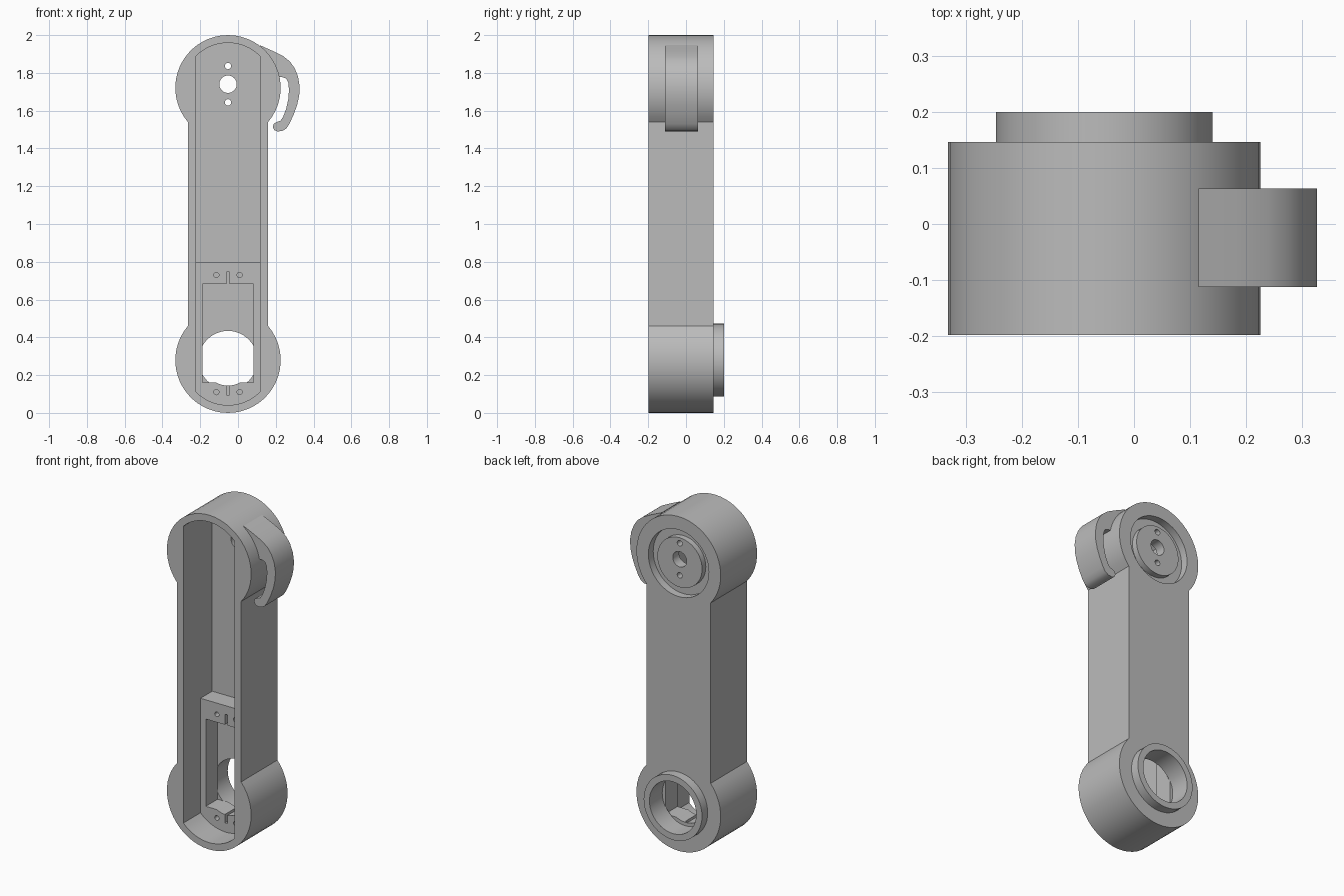
import bpy, bmesh, math

cube = bpy.data.objects.get("Cube")
if cube:
    bpy.data.objects.remove(cube, do_unlink=True)

CX = -0.053              # centre line of the arm
LOW, HIGH = 0.279, 1.721  # joint heights
FRONT, BACK = -0.198, 0.146
FLOOR = 0.075            # floor of the front cavity

grey = bpy.data.materials.new("plain_grey")
grey.use_nodes = True
grey.diffuse_color = (0.5, 0.5, 0.5, 1)
grey.node_tree.nodes["Principled BSDF"].inputs["Base Color"].default_value = (0.5, 0.5, 0.5, 1)


def prism(name, pts, y0, y1):
    """Extrude an (x, z) outline from y0 to y1."""
    bm = bmesh.new()
    face = bm.faces.new([bm.verts.new((x, y0, z)) for x, z in pts])
    out = bmesh.ops.extrude_face_region(bm, geom=[face])
    for v in out["geom"]:
        if isinstance(v, bmesh.types.BMVert):
            v.co.y = y1
    bmesh.ops.recalc_face_normals(bm, faces=bm.faces)
    mesh = bpy.data.meshes.new(name)
    bm.to_mesh(mesh)
    bm.free()
    mesh.materials.append(grey)
    ob = bpy.data.objects.new(name, mesh)
    bpy.context.collection.objects.link(ob)
    return ob


def arc(x, z, r, a0, a1, n):
    angles = [a0 + (a1 - a0) * i / n for i in range(n + 1)]
    return [(x + r * math.cos(a), z + r * math.sin(a)) for a in angles]


def disc(name, x, z, r, y0, y1, n=48):
    return prism(name, arc(x, z, r, 0, math.tau, n)[:-1], y0, y1)


def box(name, x0, x1, z0, z1, y0, y1):
    return prism(name, [(x0, z0), (x1, z0), (x1, z1), (x0, z1)], y0, y1)


def combine(ob, tool, op="DIFFERENCE"):
    """Apply a boolean and remove the tool object."""
    mod = ob.modifiers.new("bool", "BOOLEAN")
    mod.operation, mod.object, mod.solver = op, tool, "EXACT"
    bpy.context.view_layer.update()
    dg = bpy.context.evaluated_depsgraph_get()
    mesh = bpy.data.meshes.new_from_object(ob.evaluated_get(dg))
    ob.modifiers.clear()
    ob.data = mesh
    bpy.data.objects.remove(tool, do_unlink=True)


# Arm body: two round heads joined by a straight bar
t = math.acos(0.212 / 0.279)
outline = (arc(CX, HIGH, 0.279, -t, math.pi + t, 36)
           + arc(CX, LOW, 0.279, math.pi - t, math.tau + t, 36))
body = prism("arm_body", outline, FRONT, BACK)

# Long cavity open to the front, with arched ends
a = math.acos(0.17 / 0.238)
cavity = (arc(CX, HIGH, 0.238, a, math.pi - a, 16)
          + arc(CX, LOW, 0.238, math.pi + a, math.tau - a, 16))
combine(body, prism("cavity", cavity, FRONT - 0.1, FLOOR))

# Round socket with a raised hub on the back of the upper head
combine(body, disc("socket", CX, HIGH, 0.2, 0.1, 0.3))
combine(body, disc("hub", CX, HIGH, 0.148, 0.09, 0.135), "UNION")
combine(body, disc("axle_hole", CX, 1.74, 0.046, 0, 0.3, 32))
for dz in (-0.096, 0.096):
    combine(body, disc("screw_hole", CX, 1.74 + dz, 0.017, 0, 0.3, 16))

# Collar on the back of the lower head
combine(body, disc("collar", CX, LOW, 0.193, 0.12, 0.2), "UNION")
combine(body, disc("collar_bore", CX, LOW, 0.155, FLOOR - 0.005, 0.3))

# Motor mount filling the lower cavity
mount_outline = ([(CX + 0.175, 0.797), (CX - 0.175, 0.797)]
                 + arc(CX, LOW, 0.243, math.pi + a, math.tau - a, 16))
mount = prism("motor_mount", mount_outline, -0.036, FLOOR + 0.004)
combine(mount, box("pocket", CX - 0.135, CX + 0.135, 0.16, 0.682, -0.2, 0.2))
combine(mount, disc("shaft_clearance", CX, LOW, 0.1345, -0.2, 0.2))
for z0, z1 in ((0.67, 0.745), (0.095, 0.17)):
    combine(mount, box("wire_slot", CX - 0.009, CX + 0.009, z0, z1, -0.2, FLOOR - 0.005))
for dx in (-0.062, 0.062):
    for z in (0.73, 0.11):
        combine(mount, disc("mount_hole", CX + dx, z, 0.014, -0.2, FLOOR - 0.01, 16))

# Curved cable hook on the side of the upper head
hook_outline = [
    (0.115, 1.947), (0.18, 1.918), (0.24, 1.888), (0.275, 1.86), (0.3, 1.825),
    (0.318, 1.78), (0.326, 1.73), (0.324, 1.68), (0.313, 1.63), (0.295, 1.58),
    (0.272, 1.53), (0.255, 1.505), (0.235, 1.493), (0.21, 1.49), (0.192, 1.497),
    (0.184, 1.515), (0.19, 1.532), (0.205, 1.54), (0.225, 1.546), (0.24, 1.57),
    (0.255, 1.61), (0.266, 1.66), (0.27, 1.71), (0.266, 1.75), (0.255, 1.77),
    (0.235, 1.777), (0.2, 1.777), (0.17, 1.84), (0.13, 1.91)]
hook = prism("cable_hook", hook_outline, -0.112, 0.063)

# Smooth the round walls, keep the edges sharp
for ob in (body, mount, hook):
    bpy.ops.object.select_all(action="DESELECT")
    ob.select_set(True)
    bpy.context.view_layer.objects.active = ob
    bpy.ops.object.shade_smooth_by_angle(angle=math.radians(28))
